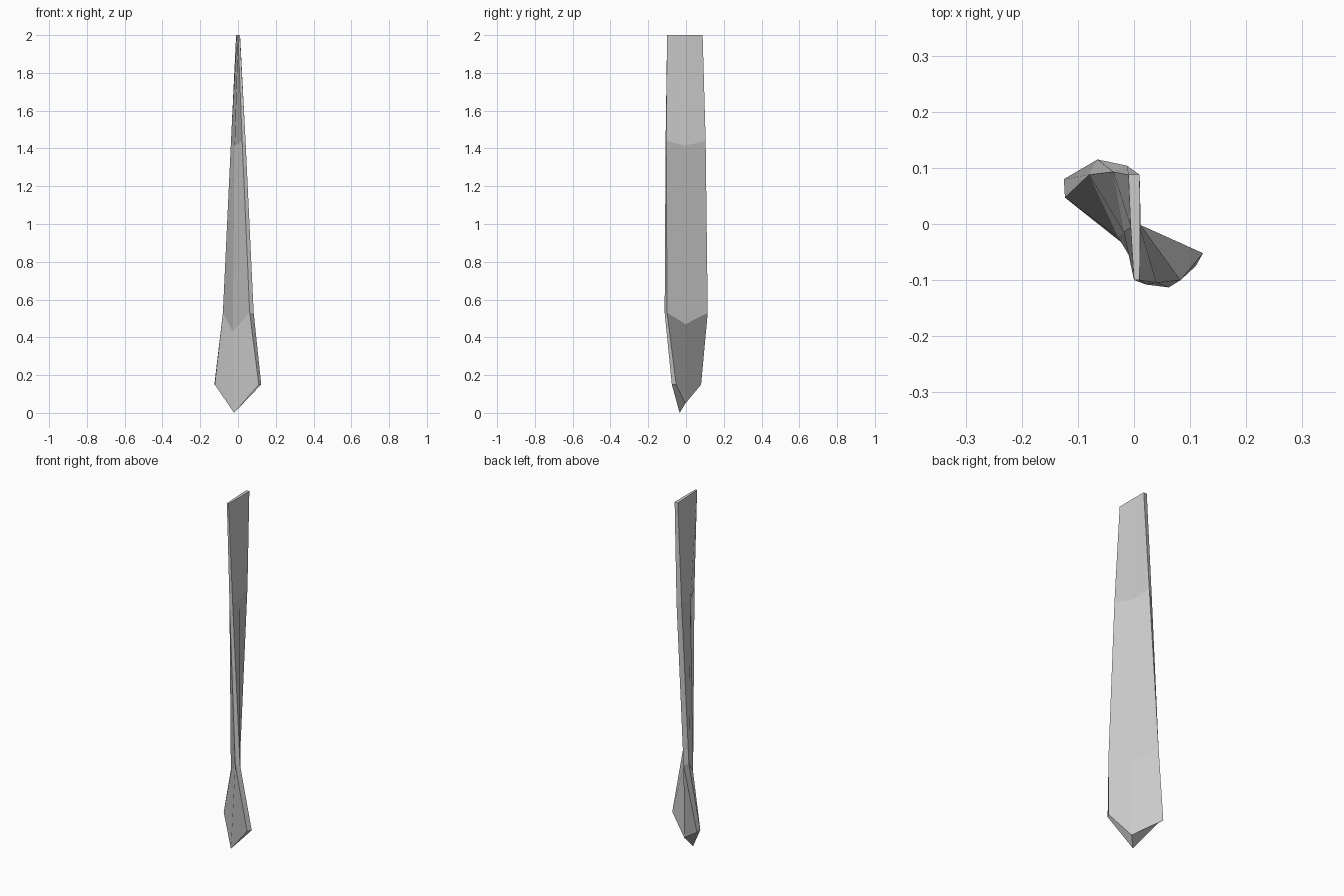
import bpy, bmesh

if "Cube" in bpy.data.objects:
    bpy.data.objects.remove(bpy.data.objects["Cube"])

# Twisted blade cross-sections, each with six corners:
# (edge height, front ridge height, back ridge height,
#  left front, front ridge, right front, right back, back ridge, left back)
sections = [
    (0.15, 0.00, 0.05, (-.123, .047), (-.021, -.034), (.110, -.075),
     (.123, -.052), (.013, -.003), (-.125, .080)),
    (0.53, 0.43, 0.47, (-.080, .088), (-.028, -.024), (.062, -.113),
     (.083, -.100), (.012, -.002), (-.065, .115)),
    (1.44, 1.41, 1.415, (-.037, .093), (-.018, -.015), (.022, -.108),
     (.040, -.105), (.012, -.002), (-.013, .104)),
    (2.00, 2.00, 2.00, (-.010, .088), (-.006, -.005), (.000, -.100),
     (.010, -.100), (.011, -.005), (.010, .088)),
]

bm = bmesh.new()
rings = []
for edge_z, front_z, back_z, *corners in sections:
    heights = (edge_z, front_z, edge_z, edge_z, back_z, edge_z)
    rings.append([bm.verts.new((x, y, z)) for (x, y), z in zip(corners, heights)])

# Faces along the blade
for low, high in zip(rings, rings[1:]):
    for i in range(6):
        j = (i + 1) % 6
        bm.faces.new((low[i], low[j], high[j], high[i]))

# Pointed foot and square top, each split along the middle
for ring in (rings[0], rings[-1]):
    lf, mf, rf, rb, mb, lb = ring
    bm.faces.new((lf, mf, mb, lb))
    bm.faces.new((mf, rf, rb, mb))

bmesh.ops.recalc_face_normals(bm, faces=bm.faces)
mesh = bpy.data.meshes.new("blade")
bm.to_mesh(mesh)
bm.free()
blade = bpy.data.objects.new("blade", mesh)
bpy.context.collection.objects.link(blade)
